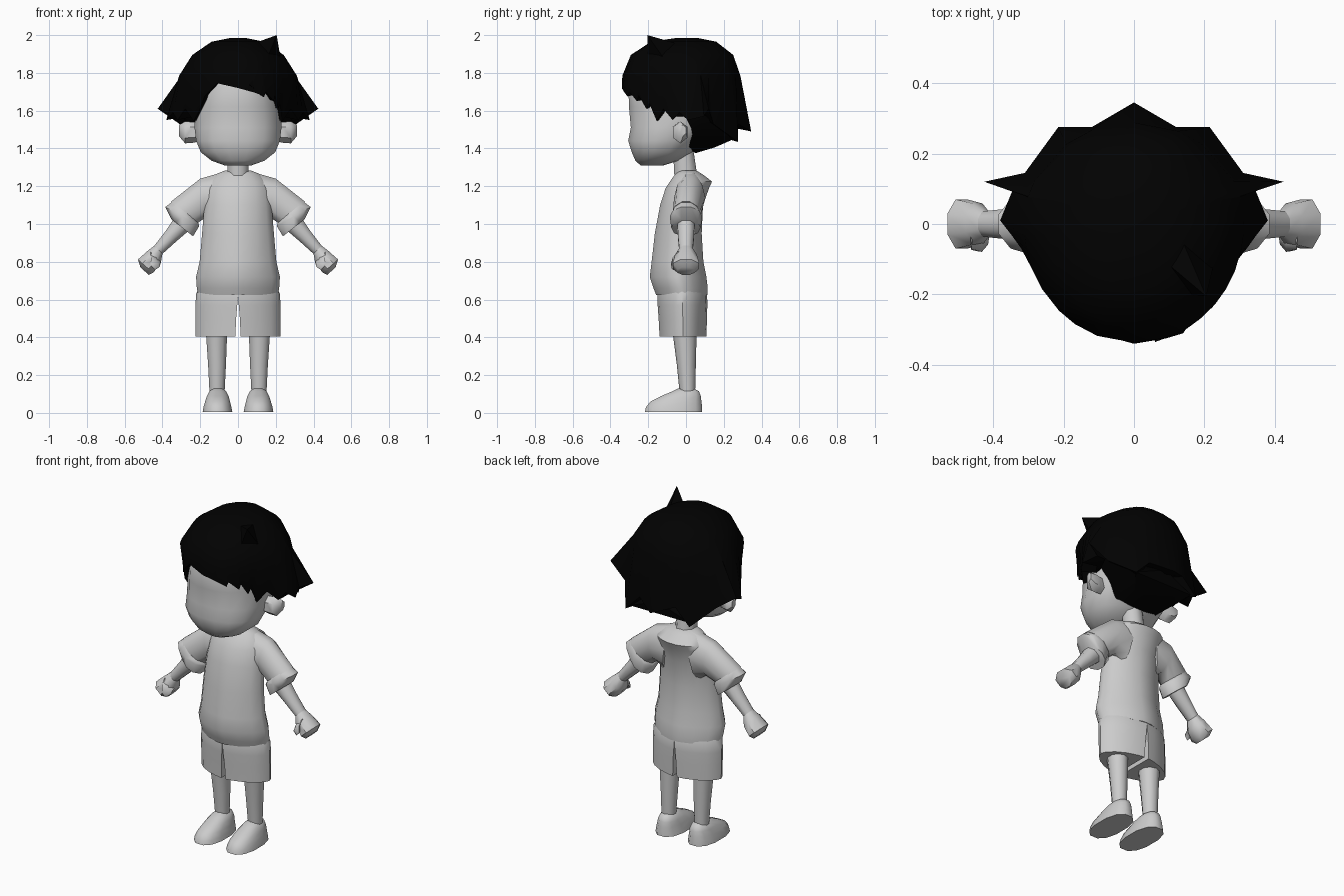
import bpy, bmesh, math
from mathutils import Vector as V


def material(name, c):
    m = bpy.data.materials.new(name)
    m.diffuse_color = (c, c, c, 1)
    return m


GREY = material("light grey", 0.6)
BLACK = material("black", 0.0005)


def finish(name, bm, mat, angle=40):
    bmesh.ops.recalc_face_normals(bm, faces=bm.faces)
    me = bpy.data.meshes.new(name)
    bm.to_mesh(me)
    bm.free()
    me.materials.append(mat)
    ob = bpy.data.objects.new(name, me)
    bpy.context.collection.objects.link(ob)
    bpy.ops.object.select_all(action='DESELECT')
    ob.select_set(True)
    bpy.context.view_layer.objects.active = ob
    bpy.ops.object.shade_smooth_by_angle(angle=math.radians(angle))
    return ob


def ring(c, u, v, n=12, e=2.0):
    """Closed superellipse around c that reaches exactly the half axes u and v."""
    raw = []
    for i in range(n):
        a = math.tau * (i + 0.5) / n
        k, s = math.cos(a), math.sin(a)
        raw.append((math.copysign(abs(k) ** (2 / e), k), math.copysign(abs(s) ** (2 / e), s)))
    mu, mv = max(p[0] for p in raw), max(p[1] for p in raw)
    return [V(c) + V(u) * (p / mu) + V(v) * (q / mv) for p, q in raw]


def loft(name, rings, mat, angle=40):
    bm = bmesh.new()
    rows = [[bm.verts.new(p) for p in r] for r in rings]
    n = len(rows[0])
    for a, b in zip(rows, rows[1:]):
        for i in range(n):
            j = (i + 1) % n
            bm.faces.new((a[i], a[j], b[j], b[i]))
    bm.faces.new(rows[0])
    bm.faces.new(rows[-1])
    return finish(name, bm, mat, angle)


def level(z, x0, x1, y0, y1, n=12, e=2.0):
    """Horizontal ring filling the given x and y range."""
    return ring(((x0 + x1) / 2, (y0 + y1) / 2, z), ((x1 - x0) / 2, 0, 0),
                (0, (y1 - y0) / 2, 0), n, e)


def half_level(z, inner, w, f, b, e):
    """Right half of a body-wide ring, closed by a straight inner side."""
    cy, h = (f + b) / 2, (b - f) / 2
    pts = []
    for i in range(11):
        a = math.pi * (i / 10 - .5)
        x = w * abs(math.cos(a)) ** (2 / e)
        y = math.copysign(abs(math.sin(a)) ** (2 / e), math.sin(a)) * h
        pts.append(V((max(x, inner), cy + y, z)))
    return pts


def limb(top, bot, hy, cy=0.0, n=8, e=2.0):
    """Ring across an arm, from its upper to its lower outline point."""
    t, b = V((top[0], cy, top[1])), V((bot[0], cy, bot[1]))
    return ring((t + b) / 2, (t - b) / 2, (0, hy, 0), n, e)


def pair(name, rings, mat=GREY, angle=50):
    for side, s in (("left", 1), ("right", -1)):
        loft(f"{side}_{name}", [[V((p.x * s, p.y, p.z)) for p in r] for r in rings], mat, angle)


# head: z, half width, front, back
loft("head", [level(z, -w, w, f, b, 16, 2.3) for z, w, f, b in (
    (1.31, .07, -.24, -.12), (1.335, .14, -.268, -.04), (1.38, .197, -.287, .03),
    (1.44, .222, -.306, .08), (1.51, .23, -.292, .15), (1.62, .226, -.302, .20),
    (1.74, .21, -.305, .20), (1.86, .16, -.24, .17))], GREY, 60)
loft("neck", [level(z, -.056, .056, f, b, 8) for z, f, b in
              ((1.22, -.06, .065), (1.42, -.07, .035))], GREY, 50)

# ears
pair("ear", [ring((x, y, z), (0, hy, 0), (0, dz, hz), 6) for x, y, z, hy, dz, hz in (
    (.19, -.04, 1.49, .03, 0, .05), (.24, -.035, 1.485, .035, 0, .055),
    (.28, -.03, 1.485, .038, 0, .058), (.312, -.015, 1.495, .016, 0, .03))])

# shirt body: z, half width, front, back, roundness
loft("shirt", [level(z, -w, w, f, b, 16, e) for z, w, f, b, e in (
    (.625, .212, -.158, .114, 1.6), (.66, .218, -.172, .115, 1.6), (.72, .222, -.192, .108, 1.6),
    (.80, .203, -.182, .092, 1.65), (.95, .19, -.165, .083, 1.7), (1.1, .178, -.137, .09, 1.8),
    (1.19, .17, -.108, .122, 1.9), (1.225, .155, -.085, .138, 2), (1.265, .115, -.057, .085, 2),
    (1.283, .07, -.04, .055, 2))], GREY, 65)

# sleeves with turned-up cuffs
pair("sleeve", [limb((.06, 1.28), (.11, 1.0), .075, .02, 10),
                limb((.2, 1.24), (.165, 1.04), .083, .02, 10),
                limb((.355, 1.118), (.22, 1.0), .07, 0, 10)], angle=65)
pair("cuff", [limb((.345, 1.12), (.21, 1.005), .07, 0, 10),
              limb((.385, 1.09), (.205, .99), .086, 0, 10),
              limb((.352, 1.025), (.238, .935), .078, 0, 10)], angle=55)

# arms and fists
pair("forearm", [limb((.335, 1.035), (.26, .965), .045), limb((.38, .967), (.322, .912), .043),
                 limb((.443, .885), (.4, .842), .036)], angle=60)
pair("hand", [limb((.443, .885), (.4, .842), .036), limb((.478, .858), (.41, .787), .058),
              limb((.53, .812), (.45, .742), .07), limb((.517, .772), (.473, .73), .045)])
pair("thumb", [ring((x, y, z), (r, 0, r), (0, r, 0), 5) for x, y, z, r in (
    (.44, -.03, .83, .024), (.44, -.058, .80, .021), (.452, -.066, .77, .011))], angle=70)

# shorts: z, inner x, half width, front, back
pair("shorts_leg", [half_level(z, a, w, f, b, 1.7) for z, a, w, f, b in (
    (.405, .014, .226, -.14, .108), (.5, .01, .226, -.145, .111), (.57, .004, .225, -.15, .113),
    (.63, .0, .222, -.152, .112), (.68, .0, .195, -.14, .09))], angle=40)

# legs
pair("leg", [level(z, a, b, f, k, 10) for z, a, b, f, k in (
    (.09, .072, .15, -.032, .048), (.25, .064, .158, -.048, .052), (.46, .056, .172, -.075, .057))])

# shoes: flat sole under a low toe (z, inner x, outer x, toe y, heel y)
pair("shoe", [level(z, a, b, f, k, 12, 2.4) for z, a, b, f, k in (
    (.006, .030, .187, -.217, .086), (.03, .035, .183, -.212, .085), (.06, .042, .174, -.188, .082),
    (.09, .05, .164, -.13, .078), (.115, .063, .151, -.07, .068), (.13, .085, .13, -.04, .04))],
    angle=50)

# hair: a dome whose lower edge is cut into pointed locks
side = [(.235, -.155, 1.545), (.28, -.12, 1.61), (.32, -.07, 1.55), (.345, -.035, 1.59),
        (.38, .01, 1.55), (.345, .095, 1.57), (.425, .12, 1.61), (.31, .145, 1.53),
        (.215, .275, 1.435), (.12, .275, 1.53)]
fringe_l = [(0, -.34, 1.72), (.09, -.325, 1.695), (.14, -.31, 1.675), (.146, -.30, 1.70),
            (.19, -.26, 1.65), (.195, -.25, 1.68), (.215, -.21, 1.61), (.222, -.195, 1.64)]
fringe_r = [(-.205, -.22, 1.60), (-.175, -.275, 1.68), (-.11, -.31, 1.745)]
hem = (fringe_l + side + [(0, .345, 1.49)]
       + [(-x, y, z) for x, y, z in reversed(side)] + fringe_r)


def dome(z, w, f, b):
    out = []
    for x, y, _ in hem:
        a = math.atan2(x, y)
        out.append(V((w * math.sin(a), (b if y > 0 else f) * math.cos(a), z)))
    return out


inner = [V((x * .72, y * .72, z + .02)) for x, y, z in hem]
loft("hair", [inner, [V(p) for p in hem], dome(1.785, .312, .337, .288), dome(1.895, .242, .292, .25),
              dome(1.965, .14, .185, .16), dome(1.985, .04, .05, .06)], BLACK, 50)


def hull(name, pts, mat):
    bm = bmesh.new()
    for p in pts:
        bm.verts.new(p)
    bmesh.ops.convex_hull(bm, input=bm.verts)
    finish(name, bm, mat, 30)


# hair at the nape, and the loose tuft on top
nape = [(.235, .0, 1.58), (.29, .10, 1.575), (.28, .14, 1.54), (.20, .255, 1.45),
        (.21, .0, 1.53), (.14, .005, 1.405), (.12, .15, 1.405)]
hull("nape_hair", nape + [(-x, y, z) for x, y, z in nape]
     + [(0, .05, 1.375), (0, .27, 1.53), (0, .1, 1.6)], BLACK)
hull("hair_tuft", [(.205, -.205, 2.0), (.08, -.10, 1.955), (.225, -.12, 1.88),
                   (.13, -.03, 1.95), (.16, -.2, 1.89)], BLACK)
# thin lock lying across the fringe
hull("fringe_lock", [(.14, -.305, 1.69), (.06, -.335, 1.74), (.09, -.32, 1.78),
                     (.138, -.306, 1.67), (.06, -.31, 1.72)], BLACK)
